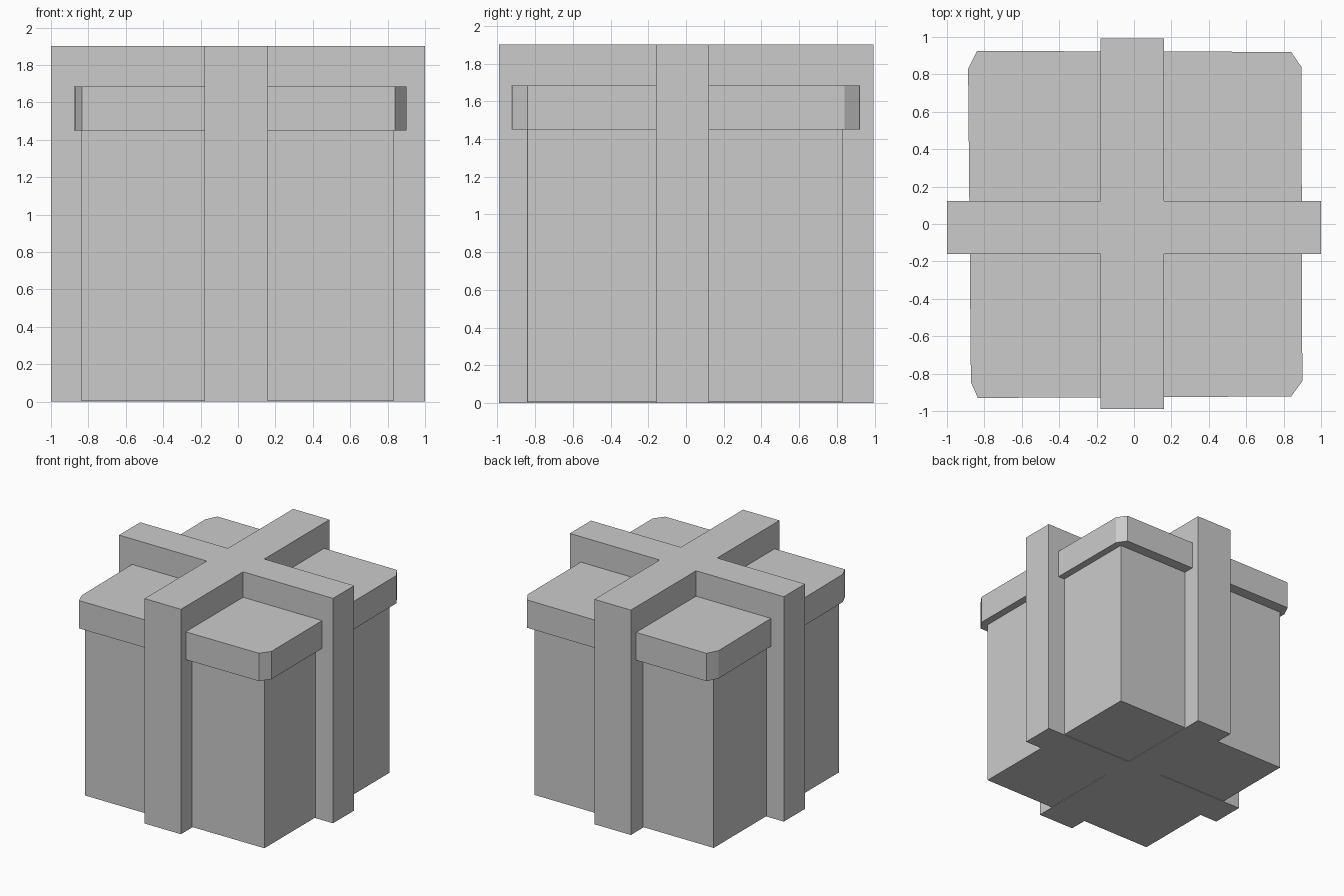
import bpy, bmesh

if "Cube" in bpy.data.objects:
    bpy.data.objects.remove(bpy.data.objects["Cube"])


def prism(name, outline, z0, z1):
    """Extrude a flat counter-clockwise outline from z0 up to z1."""
    bm = bmesh.new()
    base = bm.faces.new([bm.verts.new((x, y, z0)) for x, y in outline])
    top = bmesh.ops.extrude_face_region(bm, geom=[base], use_keep_orig=True)
    verts = [v for v in top["geom"] if isinstance(v, bmesh.types.BMVert)]
    bmesh.ops.translate(bm, vec=(0, 0, z1 - z0), verts=verts)
    bmesh.ops.recalc_face_normals(bm, faces=bm.faces)
    mesh = bpy.data.meshes.new(name)
    bm.to_mesh(mesh)
    bm.free()
    obj = bpy.data.objects.new(name, mesh)
    bpy.context.collection.objects.link(obj)
    return obj


# Box body
prism("gift_box", [(-0.84, -0.845), (0.835, -0.84), (0.835, 0.83), (-0.84, 0.83)],
      0.005, 1.5)

# Overhanging lid with clipped corners
prism("lid", [(-0.835, -0.93), (0.84, -0.922), (0.90, -0.84), (0.895, 0.84),
              (0.84, 0.92), (-0.84, 0.925), (-0.887, 0.83), (-0.872, -0.845)],
      1.45, 1.685)

# Crossed ribbon wrapping the box, one plus-shaped solid
l, r, f, b = -0.18, 0.16, -0.16, 0.123
prism("ribbon", [(l, -0.99), (r, -0.99), (r, f), (1, f), (1, b), (r, b),
                 (r, 0.993), (l, 0.993), (l, b), (-1, b), (-1, f), (l, f)],
      0.0, 1.9)
